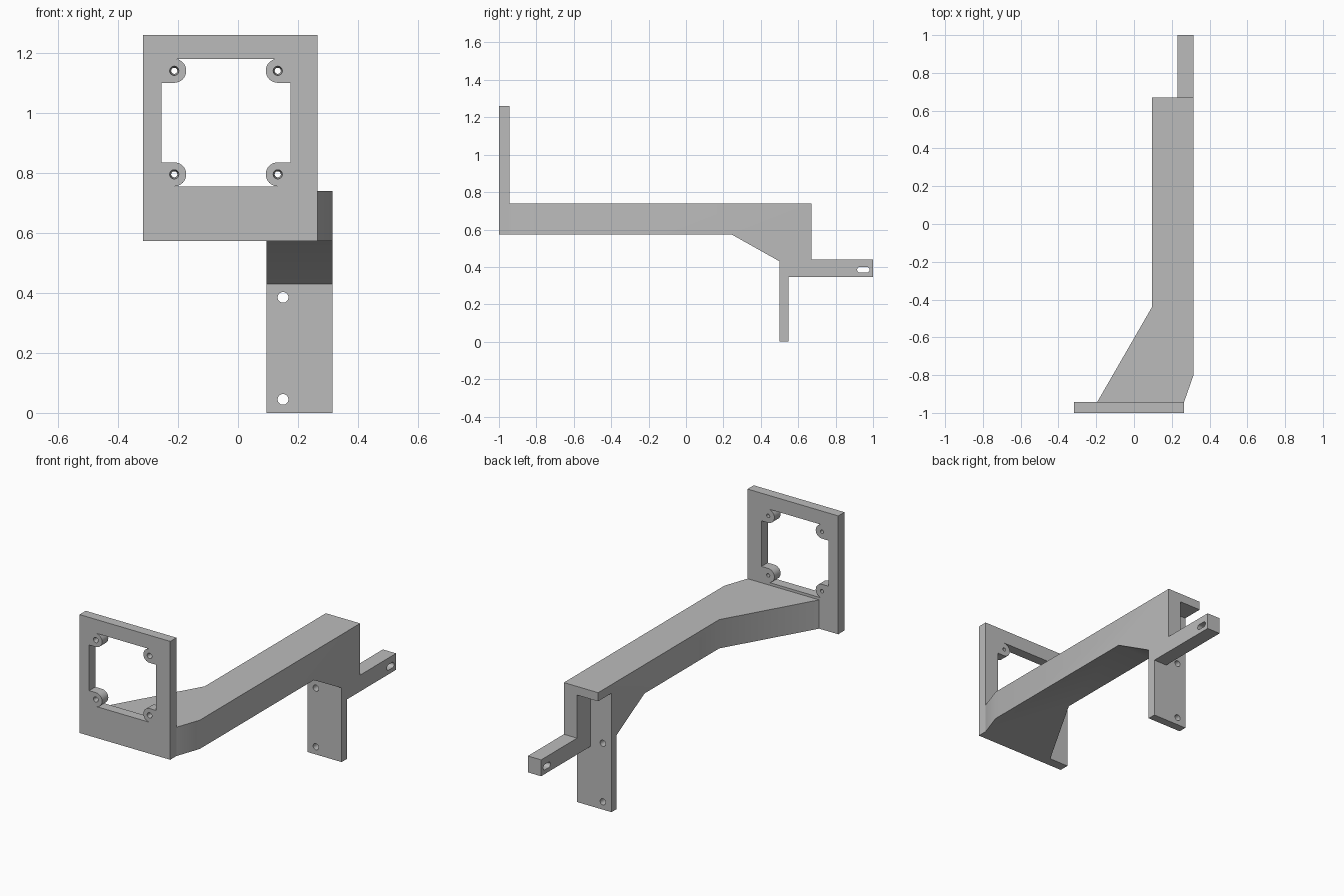
import bpy, bmesh
from math import cos, sin, pi
from mathutils import Vector

cube = bpy.data.objects.get("Cube")
if cube:
    bpy.data.objects.remove(cube, do_unlink=True)

grey = bpy.data.materials.new("plain grey")
grey.use_nodes = True
grey.diffuse_color = (0.5, 0.5, 0.5, 1)
grey.node_tree.nodes["Principled BSDF"].inputs["Base Color"].default_value = (0.5, 0.5, 0.5, 1)


def prism(name, profile, axis, lo, hi, taper=1.0):
    """Extrude a 2D profile along an axis; taper scales the far end about its centre."""
    def place(p, d):
        return {"x": (d, p[0], p[1]), "y": (p[0], d, p[1]), "z": (p[0], p[1], d)}[axis]
    mid = sum((Vector(p) for p in profile), Vector((0, 0))) / len(profile)
    far = [mid + (Vector(p) - mid) * taper for p in profile]
    bm = bmesh.new()
    a = [bm.verts.new(place(p, lo)) for p in profile]
    b = [bm.verts.new(place(p, hi)) for p in far]
    bm.faces.new(a)
    bm.faces.new(b)
    for i in range(len(a)):
        j = (i + 1) % len(a)
        bm.faces.new((a[i], a[j], b[j], b[i]))
    bmesh.ops.recalc_face_normals(bm, faces=bm.faces)
    mesh = bpy.data.meshes.new(name)
    bm.to_mesh(mesh)
    bm.free()
    mesh.materials.append(grey)
    obj = bpy.data.objects.new(name, mesh)
    bpy.context.collection.objects.link(obj)
    return obj


def combine(target, tool, operation="DIFFERENCE"):
    """Apply a boolean and discard the tool."""
    mod = target.modifiers.new("cut", "BOOLEAN")
    mod.operation, mod.solver, mod.object = operation, "EXACT", tool
    bpy.context.view_layer.objects.active = target
    bpy.ops.object.modifier_apply(modifier=mod.name)
    bpy.data.objects.remove(tool, do_unlink=True)


def rect(u0, u1, v0, v1):
    return [(u0, v0), (u1, v0), (u1, v1), (u0, v1)]


def slot(u, v, r, half=0.0, n=24):
    """Circle, or a rounded slot when half is above zero."""
    pts = []
    for i in range(n):
        t = 2 * pi * (i + 0.5) / n
        pts.append((u + r * cos(t) + (half if cos(t) > 0 else -half), v + r * sin(t)))
    return pts


# Beam, mounting tab and slotted arm: side silhouette limited by the plan outline
FRONT, BACK = -0.943, 1.0
side = [(FRONT, 0.573), (0.245, 0.573), (0.5, 0.43), (0.5, 0), (0.548, 0), (0.548, 0.345),
        (BACK, 0.345), (BACK, 0.44), (0.67, 0.44), (0.67, 0.74), (FRONT, 0.74)]
plan = [(0.265, FRONT), (0.315, -0.8), (0.315, BACK), (0.23, BACK),
        (0.23, 0.67), (0.095, 0.67), (0.095, -0.44), (-0.195, FRONT)]
beam = prism("support_beam", side, "x", -0.5, 0.5)
combine(beam, prism("plan_tool", plan, "z", -0.1, 1), "INTERSECT")

# Pocket beneath the rear lip
combine(beam, prism("pocket_tool", rect(0.0, 0.23, 0.548, 0.8), "z", 0.1, 0.69))

# Tab screw holes and arm slot
for z in (0.045, 0.385):
    combine(beam, prism("hole_tool", slot(0.15, z, 0.018), "y", 0.4, 0.6))
combine(beam, prism("slot_tool", slot(0.948, 0.385, 0.016, 0.017), "x", 0.1, 0.5))

# Front frame with a window that leaves four round screw bosses
CX, CZ, BOSS, R = -0.04, 0.9675, 0.1725, 0.04
corner = [(0.215, BOSS - R)]
for i in range(17):
    t = -pi / 2 - pi * i / 16
    corner.append((BOSS + R * cos(t), BOSS + R * sin(t)))
window = []
for sx, sz in ((1, 1), (-1, 1), (-1, -1), (1, -1)):
    pts = corner if sx * sz > 0 else corner[::-1]
    window += [(CX + sx * u, CZ + sz * v) for u, v in pts]
frame = prism("front_frame", rect(-0.317, 0.265, 0.573, 1.26), "y", -1, FRONT)
combine(frame, prism("window_tool", window, "y", -1.1, -0.8))

# Tapered screw holes through the bosses
for sx in (-1, 1):
    for sz in (-1, 1):
        ring = slot(CX + sx * BOSS, CZ + sz * BOSS, 0.0155)
        combine(frame, prism("screw_tool", ring, "y", -1.001, FRONT + 0.001, 0.65))

# Smooth the round walls, keep edges crisp
for obj in (beam, frame):
    bpy.ops.object.select_all(action="DESELECT")
    obj.select_set(True)
    bpy.context.view_layer.objects.active = obj
    bpy.ops.object.shade_smooth_by_angle(angle=pi / 6)
